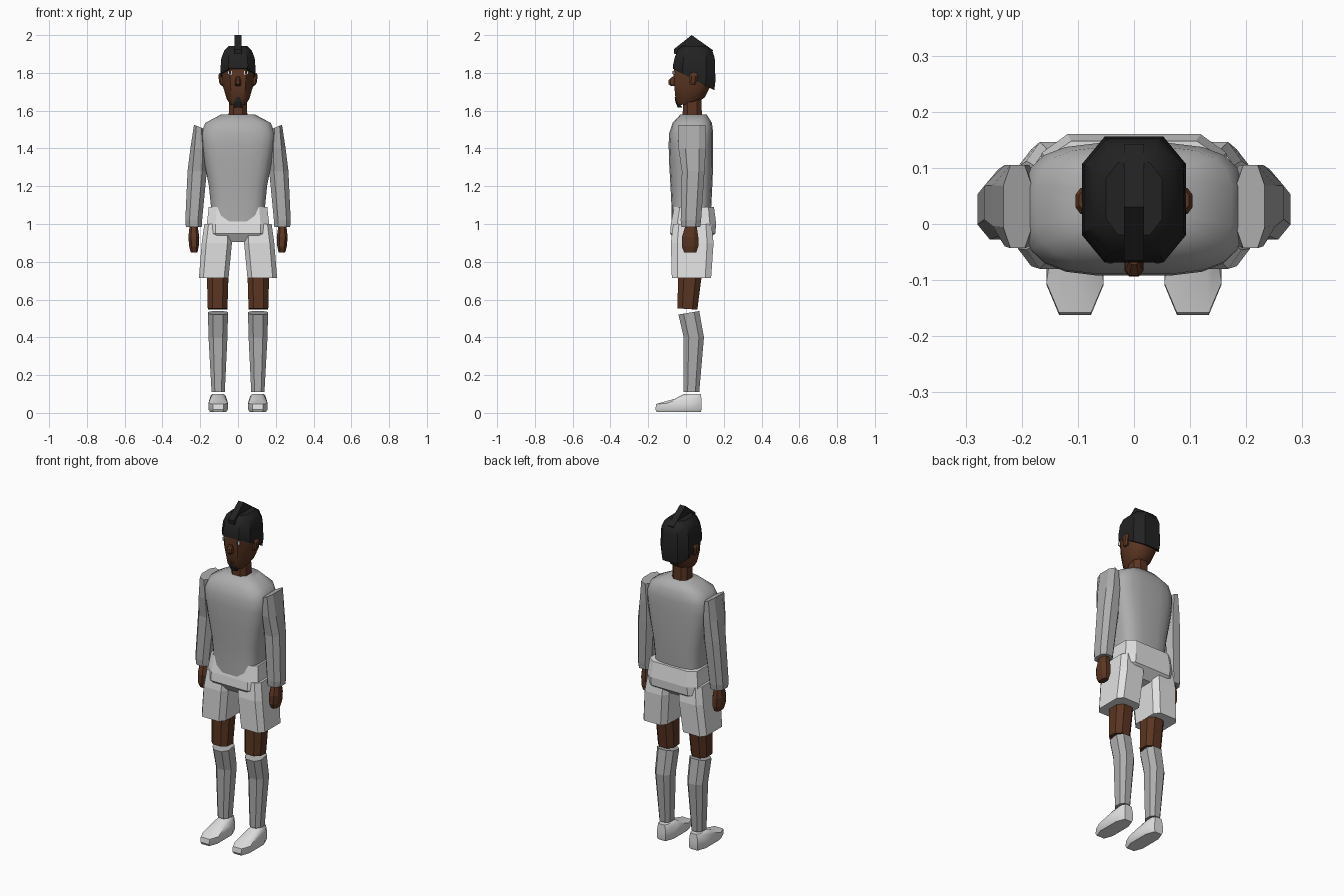
import bpy, bmesh, math


def material(name, rgb):
    m = bpy.data.materials.new(name)
    m.diffuse_color = (*rgb, 1)
    return m


SHIRT = material("shirt grey", (0.42, 0.42, 0.42))
SHORTS = material("shorts white", (0.75, 0.75, 0.75))
SKIN = material("brown skin", (0.105, 0.036, 0.016))
HAIR = material("black hair", (0.016, 0.016, 0.016))
WHITE = material("eye white", (0.8, 0.8, 0.8))


def octagon(x0, x1, y0, y1, cut):
    a, b = cut * (x1 - x0), cut * (y1 - y0)
    return [(x0 + a, y0), (x1 - a, y0), (x1, y0 + b), (x1, y1 - b),
            (x1 - a, y1), (x0 + a, y1), (x0, y1 - b), (x0, y0 + b)]


def rounded(x0, x1, y0, y1, power, n=20):
    pts = []
    for i in range(n):
        t = 2 * math.pi * (i + 0.5) / n
        c, s = math.cos(t), math.sin(t)
        pts.append(((x0 + x1) / 2 + (x1 - x0) / 2 * math.copysign(abs(c) ** power, c),
                    (y0 + y1) / 2 + (y1 - y0) / 2 * math.copysign(abs(s) ** power, s)))
    return pts


def loft(name, mat, rings, cut=0.25, mirror=False, smooth=0, power=0):
    """Rings from bottom to top: (z, x0, x1, y0, y1[, slope of z along y, slope along x])."""
    bm = bmesh.new()
    loops = []
    for r in rings:
        z, x0, x1, y0, y1 = r[:5]
        sy, sx = (list(r[5:]) + [0, 0])[:2]
        pts = rounded(x0, x1, y0, y1, power) if power else octagon(x0, x1, y0, y1, cut)
        loops.append([bm.verts.new((x, y, z + sy * (y - (y0 + y1) / 2) + sx * (x - (x0 + x1) / 2)))
                      for x, y in pts])
    for a, b in zip(loops, loops[1:]):
        for i in range(len(a)):
            j = (i + 1) % len(a)
            bm.faces.new((a[i], a[j], b[j], b[i]))
    bm.faces.new(loops[0][::-1])
    bm.faces.new(loops[-1])
    return finish(name, mat, bm, mirror, smooth)


def finish(name, mat, bm, mirror=False, smooth=0):
    bmesh.ops.recalc_face_normals(bm, faces=bm.faces)
    me = bpy.data.meshes.new(name)
    bm.to_mesh(me)
    bm.free()
    me.materials.append(mat)
    ob = bpy.data.objects.new(name, me)
    bpy.context.collection.objects.link(ob)
    if mirror:
        ob.modifiers.new("Mirror", 'MIRROR').use_clip = False
    if smooth:
        bpy.ops.object.select_all(action='DESELECT')
        ob.select_set(True)
        bpy.context.view_layer.objects.active = ob
        bpy.ops.object.shade_smooth_by_angle(angle=math.radians(smooth))
    return ob


def prism(name, mat, outline, half):
    """Side outline in y, z extruded across x."""
    bm = bmesh.new()
    sides = [[bm.verts.new((x, y, z)) for y, z in outline] for x in (-half, half)]
    n = len(outline)
    for i in range(n):
        j = (i + 1) % n
        bm.faces.new((sides[0][i], sides[0][j], sides[1][j], sides[1][i]))
    bm.faces.new(sides[0])
    bm.faces.new(sides[1])
    return finish(name, mat, bm)


# Shirt body and sleeves
loft("shirt_body", SHIRT, [
    (0.98, -0.145, 0.145, -0.078, 0.125), (1.10, -0.145, 0.145, -0.078, 0.135),
    (1.20, -0.155, 0.155, -0.083, 0.14), (1.32, -0.178, 0.178, -0.09, 0.145),
    (1.42, -0.195, 0.195, -0.093, 0.145), (1.48, -0.197, 0.197, -0.09, 0.145),
    (1.535, -0.175, 0.175, -0.072, 0.138), (1.58, -0.09, 0.09, -0.03, 0.11)],
    smooth=60, power=0.6)
loft("sleeve", SHIRT, [
    (0.985, 0.192, 0.276, -0.025, 0.075), (1.02, 0.190, 0.279, -0.028, 0.08),
    (1.28, 0.165, 0.267, -0.022, 0.098), (1.40, 0.165, 0.252, -0.04, 0.105),
    (1.515, 0.182, 0.233, -0.043, 0.105, 0, 0.4)], mirror=True)
loft("hand", SKIN, [
    (0.85, 0.215, 0.25, -0.01, 0.055), (0.88, 0.208, 0.258, -0.022, 0.065),
    (0.93, 0.205, 0.263, -0.022, 0.065), (1.0, 0.215, 0.255, 0, 0.055)], mirror=True)

# Shorts
loft("shorts_hips", SHORTS, [
    (0.905, -0.115, 0.115, -0.05, 0.10), (0.95, -0.165, 0.165, -0.084, 0.155),
    (1.0, -0.165, 0.165, -0.08, 0.16), (1.09, -0.155, 0.155, -0.062, 0.148)], cut=0.14)
loft("shorts_leg", SHORTS, [
    (0.715, 0.05, 0.207, -0.075, 0.133), (0.90, 0.032, 0.192, -0.08, 0.146),
    (1.0, 0.03, 0.178, -0.068, 0.135)], cut=0.15, mirror=True)

# Legs, socks and shoes
loft("thigh", SKIN, [
    (0.55, 0.056, 0.16, -0.045, 0.06, -0.06), (0.74, 0.05, 0.165, -0.042, 0.085)], mirror=True)
loft("sock", SHIRT, [
    (0.11, 0.07, 0.14, -0.012, 0.07), (0.40, 0.056, 0.156, -0.012, 0.095),
    (0.53, 0.053, 0.159, -0.04, 0.07, 0.17)], mirror=True)
loft("shoe", SHORTS, [
    (0.005, 0.062, 0.148, -0.155, 0.078), (0.018, 0.054, 0.156, -0.162, 0.082),
    (0.052, 0.054, 0.156, -0.158, 0.082, 0.04), (0.085, 0.065, 0.145, -0.06, 0.08, 0.15),
    (0.10, 0.075, 0.135, -0.01, 0.08)], cut=0.22, mirror=True, smooth=35)

# Neck and head
loft("neck", SKIN, [(1.56, -0.05, 0.05, -0.018, 0.085), (1.69, -0.045, 0.045, -0.015, 0.08)])
loft("head", SKIN, [
    (1.635, -0.04, 0.04, -0.042, 0.06, 0.12), (1.665, -0.06, 0.06, -0.055, 0.10, 0.08),
    (1.73, -0.08, 0.08, -0.062, 0.13), (1.80, -0.086, 0.086, -0.066, 0.14),
    (1.87, -0.083, 0.083, -0.06, 0.14)], cut=0.25, smooth=50)
loft("ear", SKIN, [
    (1.735, 0.07, 0.092, 0.02, 0.05), (1.75, 0.07, 0.1, 0.018, 0.055),
    (1.785, 0.07, 0.104, 0.018, 0.064), (1.80, 0.07, 0.098, 0.025, 0.06)], mirror=True)
loft("nose", SKIN, [
    (1.73, -0.012, 0.012, -0.08, -0.05), (1.742, -0.017, 0.017, -0.094, -0.05),
    (1.762, -0.015, 0.015, -0.092, -0.05), (1.78, -0.009, 0.009, -0.072, -0.05)])

# Hair cap, lower at the back, with a peaked ridge
loft("hair_cap", HAIR, [
    (1.765, -0.088, 0.088, -0.069, 0.150, -0.52), (1.80, -0.093, 0.093, -0.069, 0.156, -0.36),
    (1.88, -0.088, 0.088, -0.06, 0.152), (1.92, -0.072, 0.072, -0.045, 0.138),
    (1.942, -0.05, 0.05, -0.02, 0.11)], cut=0.22, smooth=35)
prism("hair_ridge", HAIR, [(-0.062, 1.90), (-0.065, 1.925), (0.03, 2.0), (0.143, 1.92),
                           (0.135, 1.90)], 0.018)

# Face details
loft("eye_white", WHITE, [(1.792, 0.032, 0.056, -0.068, -0.059), (1.81, 0.032, 0.056, -0.068, -0.059)],
     mirror=True)
loft("pupil", HAIR, [(1.793, 0.036, 0.048, -0.0705, -0.063), (1.809, 0.036, 0.048, -0.0705, -0.063)],
     mirror=True)
loft("goatee", HAIR, [(1.618, -0.02, 0.02, -0.044, -0.02), (1.645, -0.022, 0.022, -0.056, -0.04),
                      (1.672, -0.008, 0.008, -0.06, -0.05)])
